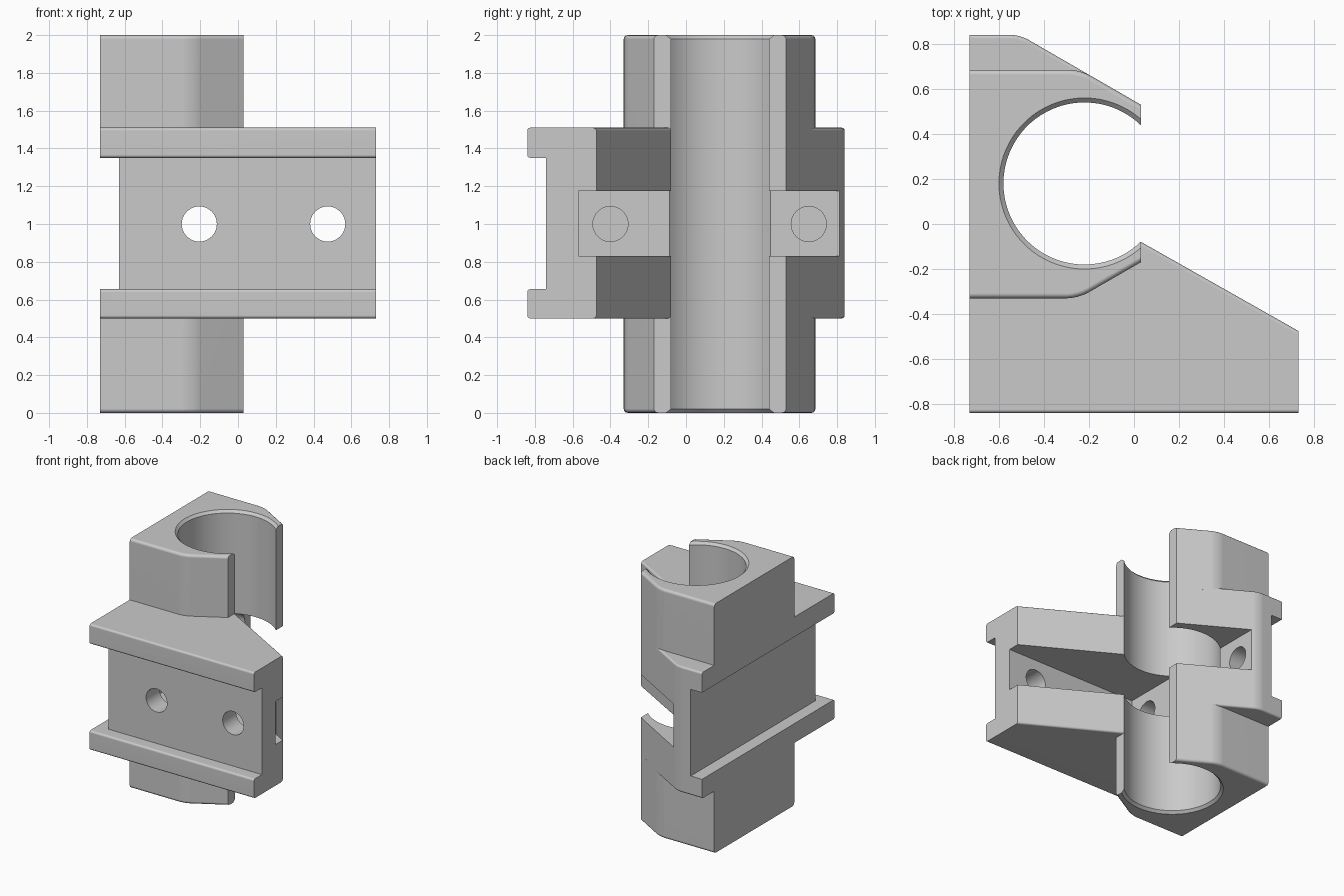
import bpy, bmesh, math
from mathutils import Matrix, Vector

cube = bpy.data.objects.get("Cube")
if cube:
    bpy.data.objects.remove(cube, do_unlink=True)

COLOUR = (0.59, 0.59, 0.59, 1)
grey = bpy.data.materials.new("plain grey")
grey.use_nodes = True
grey.diffuse_color = COLOUR
grey.node_tree.nodes["Principled BSDF"].inputs["Base Color"].default_value = COLOUR

# Bore shared by the block and both clamps, open at the TIP plane
BORE = Vector((-0.22, 0.18))
R, TIP = 0.36, 0.03


def bore_arc(steps=56):
    """Points around the open bore, from the front lip to the back lip."""
    gap = math.acos((TIP - BORE.x) / R)
    angles = [-gap - (2 * math.pi - 2 * gap) * i / steps for i in range(steps + 1)]
    return [(BORE.x + R * math.cos(a), BORE.y + R * math.sin(a)) for a in angles]


def finish(bm, name):
    bmesh.ops.recalc_face_normals(bm, faces=bm.faces)
    mesh = bpy.data.meshes.new(name)
    bm.to_mesh(mesh)
    bm.free()
    mesh.materials.append(grey)
    ob = bpy.data.objects.new(name, mesh)
    bpy.context.collection.objects.link(ob)
    return ob


def bevel(bm, edges, size, steps):
    bmesh.ops.bevel(bm, geom=edges, offset=size, segments=steps,
                    affect='EDGES', profile=0.5, clamp_overlap=True)
    bm.normal_update()


def middle(edge):
    return (edge.verts[0].co + edge.verts[1].co) / 2


def on_bore(edge):
    return (middle(edge).xy - BORE).length < R + 0.005


def beside_x_face(edge):
    return any(abs(f.normal.x) > 0.95 for f in edge.link_faces)


def at_height(edge, z):
    return all(abs(v.co.z - z) < 0.001 for v in edge.verts)


def rim(bm, z):
    return [e for e in bm.edges
            if at_height(e, z) and not on_bore(e) and not beside_x_face(e)]


def prism(outline, z0, z1, rounding):
    """Extruded outline whose outer bends are rounded."""
    bm = bmesh.new()
    base = bm.faces.new([bm.verts.new((x, y, z0)) for x, y in outline])
    ext = bmesh.ops.extrude_face_region(bm, geom=[base])["geom"]
    bmesh.ops.translate(bm, vec=(0, 0, z1 - z0),
                        verts=[v for v in ext if isinstance(v, bmesh.types.BMVert)])
    bmesh.ops.recalc_face_normals(bm, faces=bm.faces)
    bm.normal_update()
    bends = [e for e in bm.edges
             if abs(e.verts[0].co.z - e.verts[1].co.z) > 0.1
             and not on_bore(e) and not beside_x_face(e)]
    bevel(bm, bends, rounding, 4)
    return bm


def box(name, low, high):
    bm = bmesh.new()
    bmesh.ops.create_cube(bm, size=1)
    low, high = Vector(low), Vector(high)
    bmesh.ops.scale(bm, vec=high - low, verts=bm.verts)
    bmesh.ops.translate(bm, vec=(low + high) / 2, verts=bm.verts)
    return finish(bm, name)


def rod(name, radius, length, centre, axis):
    bm = bmesh.new()
    turn = Matrix.Rotation(math.pi / 2, 4, 'Y' if axis == 'X' else 'X')
    bmesh.ops.create_cone(bm, cap_ends=True, segments=40, radius1=radius,
                          radius2=radius, depth=length,
                          matrix=Matrix.Translation(centre) @ turn)
    return finish(bm, name)


def cut(target, cutter):
    mod = target.modifiers.new("cut", 'BOOLEAN')
    mod.operation = 'DIFFERENCE'
    mod.solver = 'EXACT'
    mod.object = cutter
    bpy.context.view_layer.objects.active = target
    bpy.ops.object.modifier_apply(modifier=mod.name)
    bpy.data.objects.remove(cutter, do_unlink=True)


def smooth(ob):
    bpy.ops.object.select_all(action='DESELECT')
    ob.select_set(True)
    bpy.context.view_layer.objects.active = ob
    bpy.ops.object.shade_smooth_by_angle(angle=math.radians(32))
    ob.modifiers.new("even_shading", 'WEIGHTED_NORMAL').keep_sharp = True


# Mounting block
LOW, HIGH = 0.5, 1.51
block = finish(prism([(-0.73, -0.84), (0.73, -0.84), (0.73, -0.475)] + bore_arc()
                     + [(TIP, 0.53), (-0.507, 0.84), (-0.73, 0.84)],
                     LOW, HIGH, 0.04), "mounting_block")

# Channels on the front and the outer side, and the nut pocket
for name, low, high in (
        ("front_channel", (-1, -1, 0.655), (1, -0.74, 1.35)),
        ("side_channel", (-1, -1.1, 0.655), (-0.63, 1.1, 1.35)),
        ("nut_pocket", (-0.46, -0.57, 0.83), (1, 1, 1.175))):
    cut(block, box(name, low, high))

# Through holes in the front wall, blind holes in the pocket's side wall
for x in (-0.205, 0.475):
    cut(block, rod("front_hole", 0.093, 0.4, (x, -0.66, 1), 'Y'))
for y in (-0.4, 0.65):
    cut(block, rod("side_hole", 0.093, 0.3, (-0.45, y, 1), 'X'))

# Soften the outer rims and the front rail lips
bm = bmesh.new()
bm.from_mesh(block.data)
bm.normal_update()
lips = [e for e in bm.edges
        if all(v.co.y < -0.835 for v in e.verts)
        and abs(e.verts[0].co.z - e.verts[1].co.z) < 0.001
        and not beside_x_face(e)]
bevel(bm, list(set(lips + rim(bm, LOW) + rim(bm, HIGH))), 0.016, 3)
bm.to_mesh(block.data)
bm.free()
smooth(block)

# Clamp sleeves above and below the block, seated slightly into it
SLEEVE = bore_arc() + [(TIP, 0.53), (-0.238, 0.685), (-0.73, 0.685),
                       (-0.73, -0.33), (-0.247, -0.33), (TIP, -0.17)]
for name, z0, z1, end in (("upper_clamp", HIGH - 0.03, 2, 2),
                          ("lower_clamp", 0, LOW + 0.03, 0)):
    bm = prism(SLEEVE, z0, z1, 0.05)
    bevel(bm, rim(bm, end), 0.022, 3)
    bevel(bm, [e for e in bm.edges if at_height(e, end) and on_bore(e)], 0.02, 1)
    smooth(finish(bm, name))
